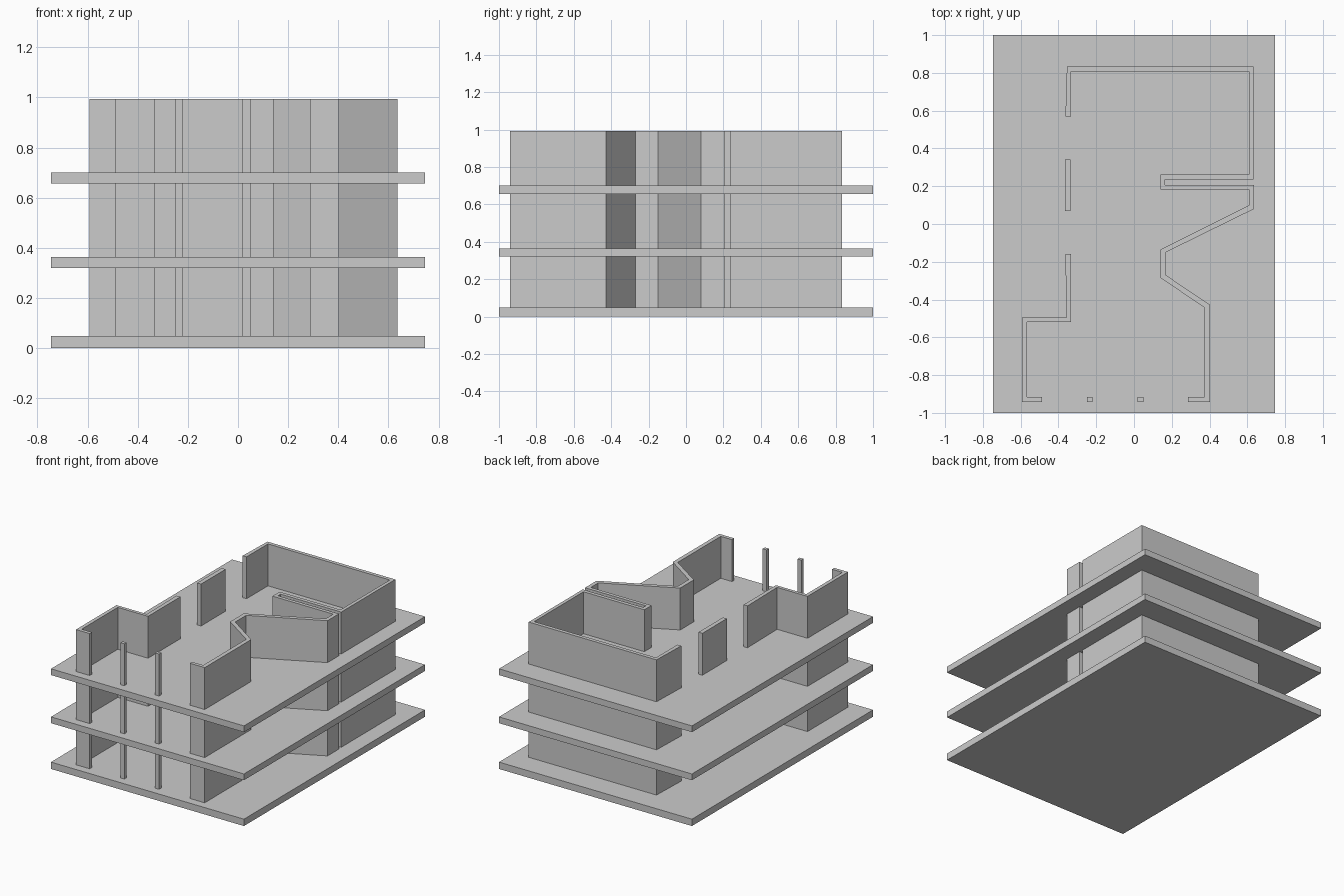
import bpy, bmesh


def prism(name, outline, z0, z1):
    """Extrude a closed plan outline from z0 to z1."""
    bm = bmesh.new()
    face = bm.faces.new([bm.verts.new((x, y, z0)) for x, y in outline])
    ext = bmesh.ops.extrude_face_region(bm, geom=[face], use_keep_orig=True)
    tops = [v for v in ext["geom"] if isinstance(v, bmesh.types.BMVert)]
    bmesh.ops.translate(bm, verts=tops, vec=(0, 0, z1 - z0))
    bmesh.ops.recalc_face_normals(bm, faces=bm.faces)
    mesh = bpy.data.meshes.new(name)
    bm.to_mesh(mesh)
    bm.free()
    obj = bpy.data.objects.new(name, mesh)
    bpy.context.collection.objects.link(obj)
    return obj


def rect(x0, x1, y0, y1):
    return [(x0, y0), (x1, y0), (x1, y1), (x0, y1)]


# Floor slabs
SLABS = [(0.0, 0.048), (0.32, 0.364), (0.656, 0.70)]
for i, (z0, z1) in enumerate(SLABS):
    prism(f"floor_slab_{i + 1}", rect(-0.746, 0.746, -1, 1), z0, z1)

# Wall plans, repeated on every storey
PLANS = {
    # Back room, folded partition and angled right wall, one continuous run
    "main_wall": [
        (-0.363, 0.57), (-0.355, 0.833), (0.633, 0.833), (0.633, 0.236),
        (0.165, 0.236), (0.165, 0.207), (0.636, 0.207), (0.636, 0.08),
        (0.168, -0.15), (0.168, -0.27), (0.402, -0.428), (0.402, -0.942),
        (0.287, -0.942), (0.287, -0.917), (0.373, -0.917), (0.373, -0.442),
        (0.139, -0.285), (0.139, -0.135), (0.609, 0.10), (0.609, 0.182),
        (0.139, 0.182), (0.139, 0.262), (0.609, 0.262), (0.609, 0.807),
        (-0.333, 0.807), (-0.333, 0.57)],
    # Stepped wall at the front left
    "front_left_wall": [
        (-0.333, -0.16), (-0.363, -0.16), (-0.358, -0.495), (-0.593, -0.495),
        (-0.593, -0.942), (-0.487, -0.942), (-0.487, -0.917), (-0.567, -0.917),
        (-0.567, -0.518), (-0.333, -0.518)],
    # Free-standing pier and slim front posts
    "left_pier": rect(-0.365, -0.335, 0.07, 0.341),
    "front_post_left": rect(-0.25, -0.219, -0.942, -0.917),
    "front_post_right": rect(0.018, 0.049, -0.942, -0.917),
}
STOREYS = [(0.048, 0.32), (0.364, 0.656), (0.70, 0.993)]
for i, (z0, z1) in enumerate(STOREYS):
    for name, outline in PLANS.items():
        prism(f"{name}_{i + 1}", outline, z0, z1)
